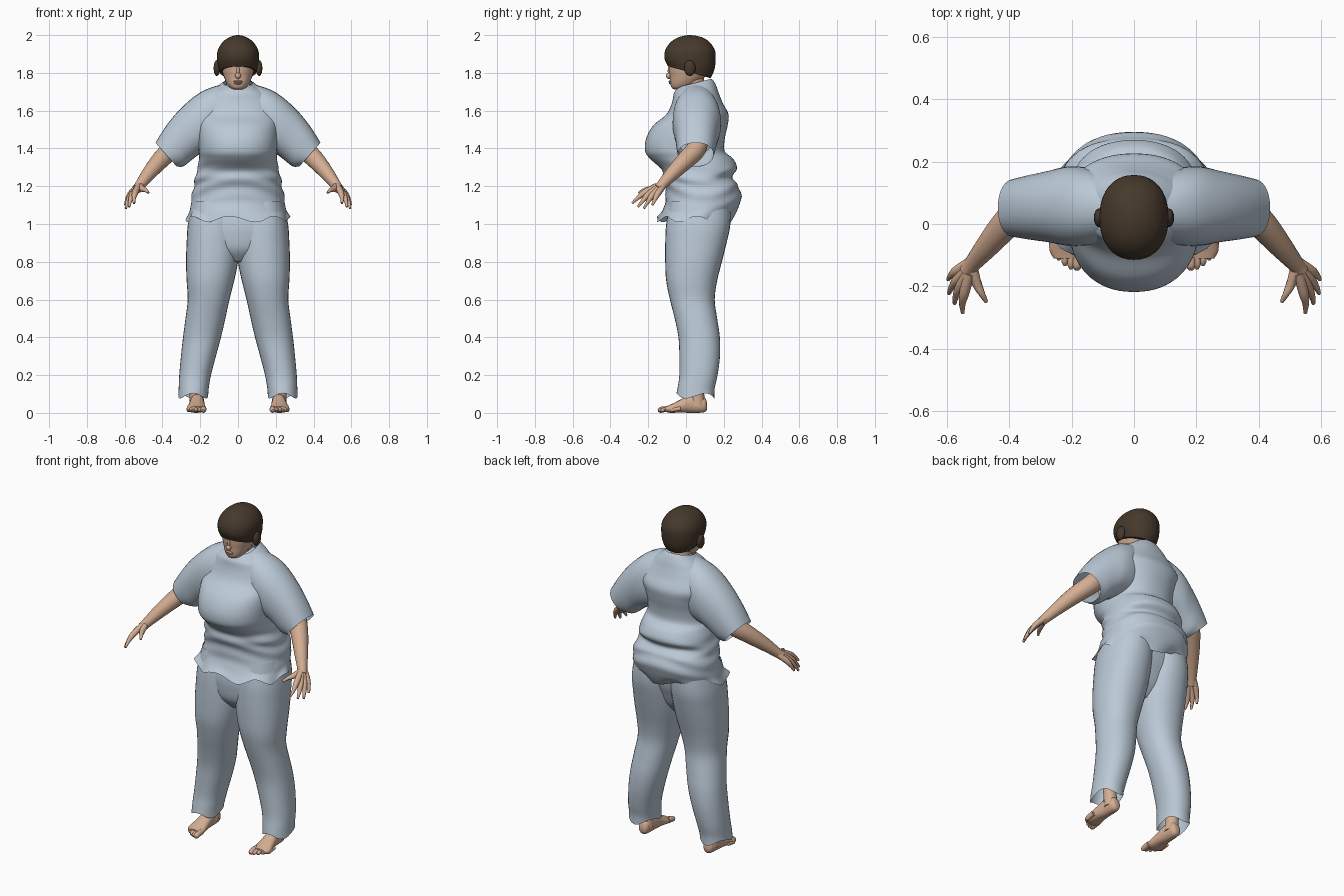
import bpy, bmesh, math
from mathutils import Vector

if "Cube" in bpy.data.objects:
    bpy.data.objects.remove(bpy.data.objects["Cube"])


def material(name, rgb):
    m = bpy.data.materials.new(name)
    m.diffuse_color = (*rgb, 1)
    m.use_nodes = True
    m.node_tree.nodes["Principled BSDF"].inputs["Base Color"].default_value = m.diffuse_color
    return m


CLOTH = material("pale_blue_cloth", (0.50, 0.59, 0.68))
SKIN = material("skin", (0.66, 0.42, 0.29))
HAIR = material("dark_brown_hair", (0.062, 0.041, 0.025))


def smooth_rows(rows, k=4):
    """Catmull-Rom interpolation of parameter rows."""
    out = []
    for i in range(len(rows) - 1):
        p0, p1 = rows[max(i - 1, 0)], rows[i]
        p2, p3 = rows[i + 1], rows[min(i + 2, len(rows) - 1)]
        for s in range(k):
            t = s / k
            out.append(tuple(
                0.5 * (2 * b + (c - a) * t + (2 * a - 5 * b + 4 * c - d) * t * t
                       + (3 * b - a - 3 * c + d) * t ** 3)
                for a, b, c, d in zip(p0, p1, p2, p3)))
    return out + [tuple(rows[-1])]


def skin(name, rings, mat, caps=(False, False), mirror=False):
    """Join rings of points into one smooth surface."""
    bm = bmesh.new()
    vr = [[bm.verts.new(p) for p in r] for r in rings]
    n = len(vr[0])
    for a, b in zip(vr, vr[1:]):
        for j in range(n):
            bm.faces.new((a[j], a[(j + 1) % n], b[(j + 1) % n], b[j]))
    if caps[0]:
        bm.faces.new(vr[0])
    if caps[1]:
        bm.faces.new(vr[-1])
    bmesh.ops.recalc_face_normals(bm, faces=bm.faces)
    me = bpy.data.meshes.new(name)
    bm.to_mesh(me)
    bm.free()
    me.materials.append(mat)
    ob = bpy.data.objects.new(name, me)
    bpy.context.collection.objects.link(ob)
    if mirror:
        ob.modifiers.new("mirror", "MIRROR").use_mirror_merge = False
    bpy.ops.object.select_all(action="DESELECT")
    ob.select_set(True)
    bpy.context.view_layer.objects.active = ob
    bpy.ops.object.shade_smooth_by_angle(angle=math.radians(50))
    return ob


def oval(a0, a1, b0, b1, n=32, power=2.2):
    """Rounded outline filling the given bounds, as (a, b, angle)."""
    pts = []
    for j in range(n):
        w = 2 * math.pi * j / n
        c, s = math.cos(w), math.sin(w)
        e = 2 / power
        pts.append(((a0 + a1) / 2 + (a1 - a0) / 2 * math.copysign(abs(c) ** e, c),
                    (b0 + b1) / 2 + (b1 - b0) / 2 * math.copysign(abs(s) ** e, s), w))
    return pts


def tube(name, pts, mat, n=12, mirror=True):
    """Round limb along (x, y, z, radius) points."""
    rows = smooth_rows(pts)
    cs = [Vector(r[:3]) for r in rows]
    rings = []
    for i, r in enumerate(rows):
        d = (cs[min(i + 1, len(cs) - 1)] - cs[max(i - 1, 0)]).normalized()
        u = d.cross(Vector((0.3, 0.9, 0.2))).normalized()
        v = d.cross(u)
        rings.append([cs[i] + r[3] * (u * math.cos(w) + v * math.sin(w))
                      for w in (2 * math.pi * j / n for j in range(n))])
    return skin(name, rings, mat, (True, True), mirror)


def ellipsoid(name, c, size, mat, mirror=False):
    rings = []
    for i in range(11):
        t = math.pi * (0.01 + 0.98 * i / 10)
        rings.append([(c[0] + size[0] * math.sin(t) * math.cos(w),
                       c[1] + size[1] * math.sin(t) * math.sin(w),
                       c[2] + size[2] * math.cos(t))
                      for w in (math.pi * j / 8 for j in range(16))])
    return skin(name, rings, mat, (True, True), mirror)


# Shirt body: z, half width, front y, back y
shirt = [(1.025, .272, -.155, .235), (1.07, .255, -.125, .268), (1.13, .247, -.108, .292),
         (1.20, .235, -.112, .28), (1.245, .225, -.125, .243), (1.29, .216, -.13, .27),
         (1.345, .206, -.19, .25), (1.385, .206, -.216, .205), (1.45, .21, -.212, .205),
         (1.52, .215, -.175, .22), (1.58, .22, -.105, .225), (1.64, .20, -.075, .195),
         (1.70, .15, -.063, .17), (1.735, .10, -.05, .15), (1.75, .078, -.035, .135)]
rings = []
for z, w, f, b in smooth_rows(shirt, 5):
    belly = max(0, 1 - abs(z - 1.2) / 0.14)          # soft folds at the waist
    hem = max(0, 1 - (z - 1.025) / 0.06)             # wavy lower edge
    collar = max(0, (z - 1.69) / 0.06)               # neckline higher at the back
    ring = []
    for x, y, a in oval(-w, w, f, b, 64):
        g = 1 + belly * 0.025 * math.sin(z * 75 + 3 * math.cos(2 * a)) + hem * 0.03 * math.sin(9 * a)
        ring.append((x * g, 0.06 + (y - 0.06) * g,
                     z + hem * 0.016 * math.sin(7 * a + 1) + collar * 0.25 * (y - 0.06)))
    rings.append(ring)
skin("shirt_body", rings, CLOTH)

# Sleeves: top x, top z, bottom x, bottom z, front y, back y
sleeve = [(.03, 1.745, .03, 1.42, -.035, .14), (.12, 1.73, .12, 1.39, -.065, .175),
          (.21, 1.69, .20, 1.37, -.07, .185), (.305, 1.61, .25, 1.335, -.058, .17),
          (.38, 1.52, .29, 1.305, -.05, .157), (.437, 1.43, .325, 1.305, -.042, .145)]
rings = []
for xt, zt, xb, zb, f, b in smooth_rows(sleeve):
    rings.append([((xt + xb) / 2 + u * (xt - xb) / 2, y, (zt + zb) / 2 + u * (zt - zb) / 2)
                  for u, y, a in oval(-1, 1, f, b, 32)])
skin("sleeves", rings, CLOTH, mirror=True)

# Trouser legs: z, inner x, outer x, front y, back y
leg = [(1.12, -.01, .24, -.085, .235), (1.0, -.01, .265, -.105, .235), (.9, -.008, .272, -.11, .215),
       (.8, .0, .275, -.11, .19), (.7, .02, .272, -.105, .165), (.6, .045, .266, -.085, .152),
       (.5, .067, .278, -.06, .165), (.4, .09, .291, -.04, .179), (.3, .117, .302, -.035, .18),
       (.2, .143, .311, -.035, .167), (.13, .155, .314, -.045, .152), (.09, .158, .316, -.05, .15)]
rings = []
for z, x0, x1, f, b in smooth_rows(leg):
    cuff = max(0, 1 - (z - .09) / .04)
    rings.append([(x, y, z + cuff * .014 * math.sin(3 * a)) for x, y, a in oval(x0, x1, f, b)])
skin("trouser_legs", rings, CLOTH, mirror=True)

# Trouser seat joining the legs
seat = [(1.12, .235, -.085, .22), (1.0, .26, -.104, .205), (.93, .25, -.102, .18),
        (.86, .17, -.088, .15), (.80, .05, -.04, .10)]
skin("trouser_seat", [[(x, y, z) for x, y, a in oval(-w, w, f, b)]
                      for z, w, f, b in smooth_rows(seat)], CLOTH, (False, True))

# Arms and hands
tube("forearms", [(.27, .07, 1.49, .055), (.35, .055, 1.40, .053), (.41, .0, 1.34, .048),
                  (.47, -.07, 1.27, .038), (.52, -.13, 1.205, .027), (.535, -.15, 1.185, .026)], SKIN, 20)
tips = {"index": (.55, -.285, 1.11), "middle": (.576, -.255, 1.09),
        "ring": (.594, -.223, 1.083), "little": (.597, -.178, 1.10)}
wrist = Vector((.528, -.14, 1.2))
for i, (name, tip) in enumerate(tips.items()):
    tip = Vector(tip)
    start = wrist + Vector((0, .012 * (i - 1.5), 0))
    knuckle = start.lerp(tip, .5) + Vector((.006, 0, .01))
    mid = start.lerp(tip, .78) + Vector((.006, 0, .006))
    tube(name + "_fingers", [(*start, .017), (*knuckle, .0165), (*mid, .0105), (*tip, .006)], SKIN, 10)
tube("thumbs", [(.522, -.14, 1.2, .02), (.505, -.19, 1.185, .016), (.488, -.225, 1.178, .011),
                (.474, -.25, 1.165, .006)], SKIN, 10)

# Feet: y, inner x, outer x, bottom z, top z
foot = [(.112, .20, .228, .02, .05), (.095, .184, .246, .003, .085), (.03, .18, .252, 0, .10),
        (-.03, .175, .262, .002, .07), (-.08, .17, .272, 0, .045), (-.11, .178, .258, .006, .034)]
skin("feet", [[(x, y, z) for x, z, a in oval(x0, x1, z0, z1, 20)]
              for y, x0, x1, z0, z1 in smooth_rows(foot)], SKIN, (True, True), True)
tube("ankles", [(.216, .062, .04, .04), (.222, .06, .12, .036), (.228, .06, .22, .043)], SKIN, 16)
for i in range(5):
    x, y = .183 + i * .0195, -.138 + .011 * i * i / 3
    r = .016 if i == 0 else .0115
    tube("toes_%d" % (i + 1), [(x, y + .05, .022, r), (x, y + .015, .018, r),
                               (x, y, .014, r * .9), (x, y - .011, .012, r * .4)], SKIN, 10)

# Head and neck: z, half width, front y, back y
head = [(1.712, .022, -.062, -.01), (1.722, .042, -.076, .02), (1.745, .06, -.083, .06),
        (1.78, .075, -.085, .10), (1.82, .085, -.09, .125), (1.88, .088, -.088, .13), (1.95, .05, -.05, .09)]
skin("head", [[(x, y, z) for x, y, a in oval(-w, w, f, b)]
              for z, w, f, b in smooth_rows(head)], SKIN, (True, True))
tube("neck", [(0, .055, 1.64, .07), (0, .045, 1.72, .056), (0, .035, 1.80, .058)], SKIN, 20, False)
ellipsoid("nose", (0, -.09, 1.785), (.015, .016, .017), SKIN)
ellipsoid("nose_bridge", (0, -.085, 1.81), (.009, .012, .03), SKIN)
ellipsoid("upper_lip", (0, -.083, 1.755), (.024, .010, .006), SKIN)
ellipsoid("lower_lip", (0, -.081, 1.745), (.02, .010, .006), SKIN)

# Hair cap, lower at the nape, with ears tucked under it
hair = [(1.803, .096, -.097, .13), (1.84, .107, -.11, .15), (1.88, .111, -.115, .157),
        (1.92, .107, -.11, .153), (1.96, .084, -.084, .128), (1.985, .052, -.048, .093),
        (1.997, .022, -.01, .05), (2.0, .004, .016, .024)]
rings = []
for z, w, f, b in smooth_rows(hair):
    low = max(0, min(1, (1.90 - z) / .09))
    rings.append([(x, y, z - low * .28 * (y - .02)) for x, y, a in oval(-w, w, f, b, 40)])
skin("hair", rings, HAIR, (True, True))
ellipsoid("ears", (.112, .02, 1.825), (.017, .03, .042), HAIR, True)
